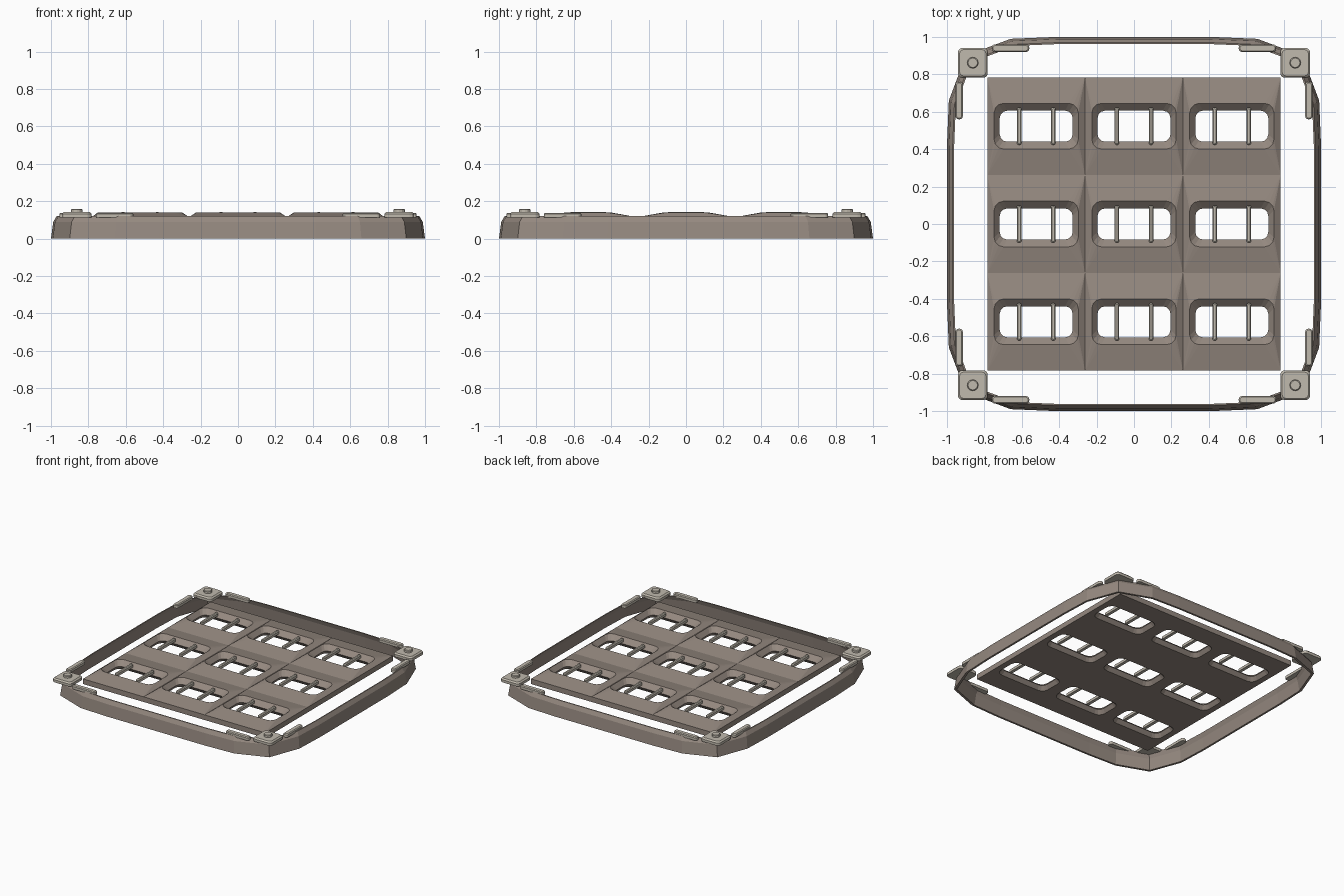
import bpy, bmesh, math

cube = bpy.data.objects.get("Cube")
if cube:
    bpy.data.objects.remove(cube, do_unlink=True)


def material(name, rgb):
    m = bpy.data.materials.new(name)
    m.use_nodes = True
    m.diffuse_color = (*rgb, 1)
    m.node_tree.nodes["Principled BSDF"].inputs["Base Color"].default_value = (*rgb, 1)
    return m


brown = material("warm grey brown", (0.30, 0.25, 0.215))
beige = material("pale beige", (0.53, 0.49, 0.42))


def finish(bm, name, mat):
    bmesh.ops.remove_doubles(bm, verts=bm.verts, dist=0.0005)
    bmesh.ops.recalc_face_normals(bm, faces=bm.faces)
    mesh = bpy.data.meshes.new(name)
    bm.to_mesh(mesh)
    bm.free()
    mesh.materials.append(mat)
    obj = bpy.data.objects.new(name, mesh)
    bpy.context.collection.objects.link(obj)
    return obj


def rounded(cx, cy, hx, hy, r, z, seg=3):
    """Rounded rectangle loop; a zero radius gives stacked corner points."""
    pts = []
    for q, (sx, sy) in enumerate(((1, 1), (-1, 1), (-1, -1), (1, -1))):
        for i in range(seg + 1):
            a = math.pi / 2 * (q + i / seg)
            pts.append((cx + sx * (hx - r) + r * math.cos(a),
                        cy + sy * (hy - r) + r * math.sin(a), z))
    return pts


def loft(bm, loops, closed=False, caps=False):
    rings = [[bm.verts.new(p) for p in loop] for loop in loops]
    pairs = list(zip(rings, rings[1:]))
    if closed:
        pairs.append((rings[-1], rings[0]))
    for a, b in pairs:
        n = len(a)
        for i in range(n):
            j = (i + 1) % n
            bm.faces.new((a[i], a[j], b[j], b[i]))
    if caps:
        bm.faces.new(rings[0])
        bm.faces.new(rings[-1])


def slab(bm, cx, cy, hx, hy, r, z0, z1, bevel):
    """Rounded plate with a softened top edge."""
    loft(bm, [rounded(cx, cy, hx, hy, r, z0),
              rounded(cx, cy, hx, hy, r, z1 - bevel),
              rounded(cx, cy, hx - bevel, hy - bevel, r - bevel / 2, z1)], caps=True)


# Centre panel: nine shallow hills, each with a flared slot
PITCH = 0.523
cells = [(i * PITCH, j * PITCH) for i in (-1, 0, 1) for j in (-1, 0, 1)]
bm = bmesh.new()
for cx, cy in cells:
    h = PITCH / 2
    loft(bm, [rounded(cx, cy, h, h, 0, 0.115),
              rounded(cx, cy, 0.225, 0.122, 0.05, 0.14),
              rounded(cx, cy, 0.195, 0.083, 0.04, 0.105),
              rounded(cx, cy, 0.215, 0.105, 0.05, 0.075),
              rounded(cx, cy, h, h, 0, 0.075)])
bmesh.ops.remove_doubles(bm, verts=bm.verts, dist=0.0005)
border = [e for e in bm.edges if e.is_boundary]
bmesh.ops.bridge_loops(bm, edges=border)
finish(bm, "slotted_panel", brown)

# Pairs of crossbars over every slot
bm = bmesh.new()
for cx, cy in cells:
    for side in (-1, 1):
        slab(bm, cx + side * 0.091, cy, 0.012, 0.1, 0.01, 0.118, 0.143, 0.006)
finish(bm, "slot_crossbars", beige)

# Outer frame: thin tapered wall with cut corners
quarter = [(1.0, 0.0), (1.0, 0.42), (0.99, 0.66), (0.9, 0.9), (0.66, 0.99), (0.42, 1.0), (0.0, 1.0)]


def frame_loop(inset, z):
    pts = []
    for k in range(4):
        c, s = round(math.cos(k * math.pi / 2)), round(math.sin(k * math.pi / 2))
        for x, y in quarter[:-1]:
            pts.append(((x * c - y * s) * (1 - inset), (x * s + y * c) * (1 - inset), z))
    return pts


bm = bmesh.new()
loft(bm, [frame_loop(0, 0), frame_loop(0.012, 0.09), frame_loop(0.03, 0.12),
          frame_loop(0.038, 0.12), frame_loop(0.026, 0.085), frame_loop(0.015, 0)], closed=True)
finish(bm, "outer_frame", brown)

# Corner pads, their round pegs and the neighbouring strips
for sx, sx_name in ((-1, "right"), (1, "left")):
    for sy, sy_name in ((-1, "front"), (1, "back")):
        label = f"{sy_name}_{sx_name}"
        x, y = sx * 0.862, sy * 0.862
        bm = bmesh.new()
        slab(bm, x, y, 0.08, 0.08, 0.025, 0.112, 0.142, 0.01)
        finish(bm, f"corner_pad_{label}", beige)
        bm = bmesh.new()
        slab(bm, x, y, 0.03, 0.03, 0.03, 0.135, 0.16, 0.004)
        finish(bm, f"corner_peg_{label}", beige)
        bm = bmesh.new()
        slab(bm, sx * 0.66, sy * 0.94, 0.1, 0.02, 0.016, 0.112, 0.138, 0.006)
        slab(bm, sx * 0.935, sy * 0.66, 0.02, 0.1, 0.016, 0.112, 0.138, 0.006)
        finish(bm, f"edge_strips_{label}", beige)
